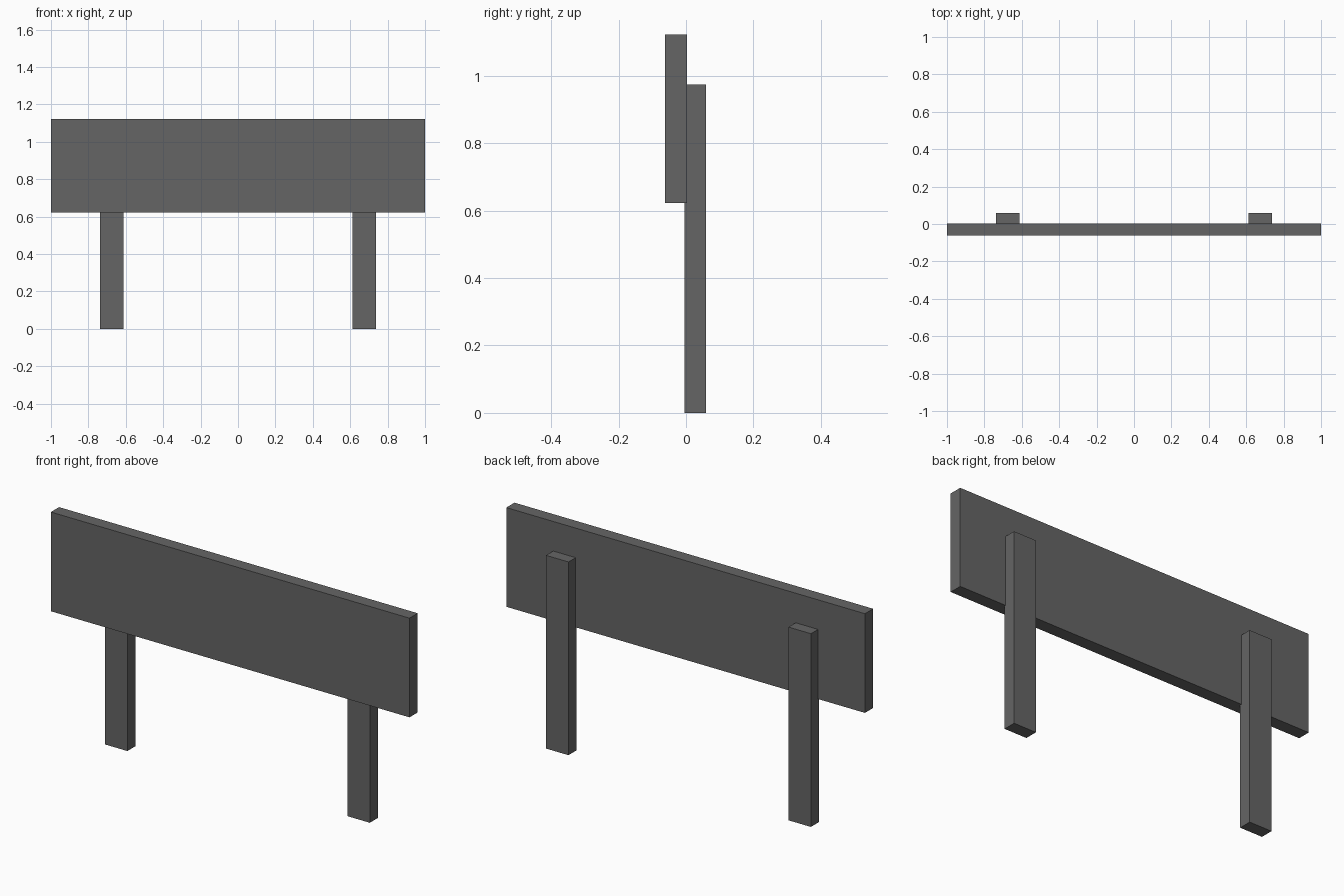
import bpy

if "Cube" in bpy.data.objects:
    bpy.data.objects.remove(bpy.data.objects["Cube"])

# Single dark grey finish
grey = bpy.data.materials.new("dark grey")
grey.diffuse_color = (0.13, 0.13, 0.13, 1.0)
grey.use_nodes = True
grey.node_tree.nodes["Principled BSDF"].inputs["Base Color"].default_value = grey.diffuse_color


def box(name, x, y, z):
    """Box spanning the given (min, max) ranges."""
    spans = (x, y, z)
    bpy.ops.mesh.primitive_cube_add(size=1, location=[(a + b) / 2 for a, b in spans])
    obj = bpy.context.object
    obj.name = name
    obj.scale = [b - a for a, b in spans]
    bpy.ops.object.transform_apply(location=False, rotation=False, scale=True)
    obj.data.materials.append(grey)
    return obj


# Wide sign board at the front
box("sign_board", (-1, 1), (-0.062, 0.003), (0.623, 1.123))

# Two posts let slightly into the back of the board
for side, cx in (("left", -0.676), ("right", 0.676)):
    box(side + "_post", (cx - 0.0625, cx + 0.0625), (-0.005, 0.06), (0, 0.974))
